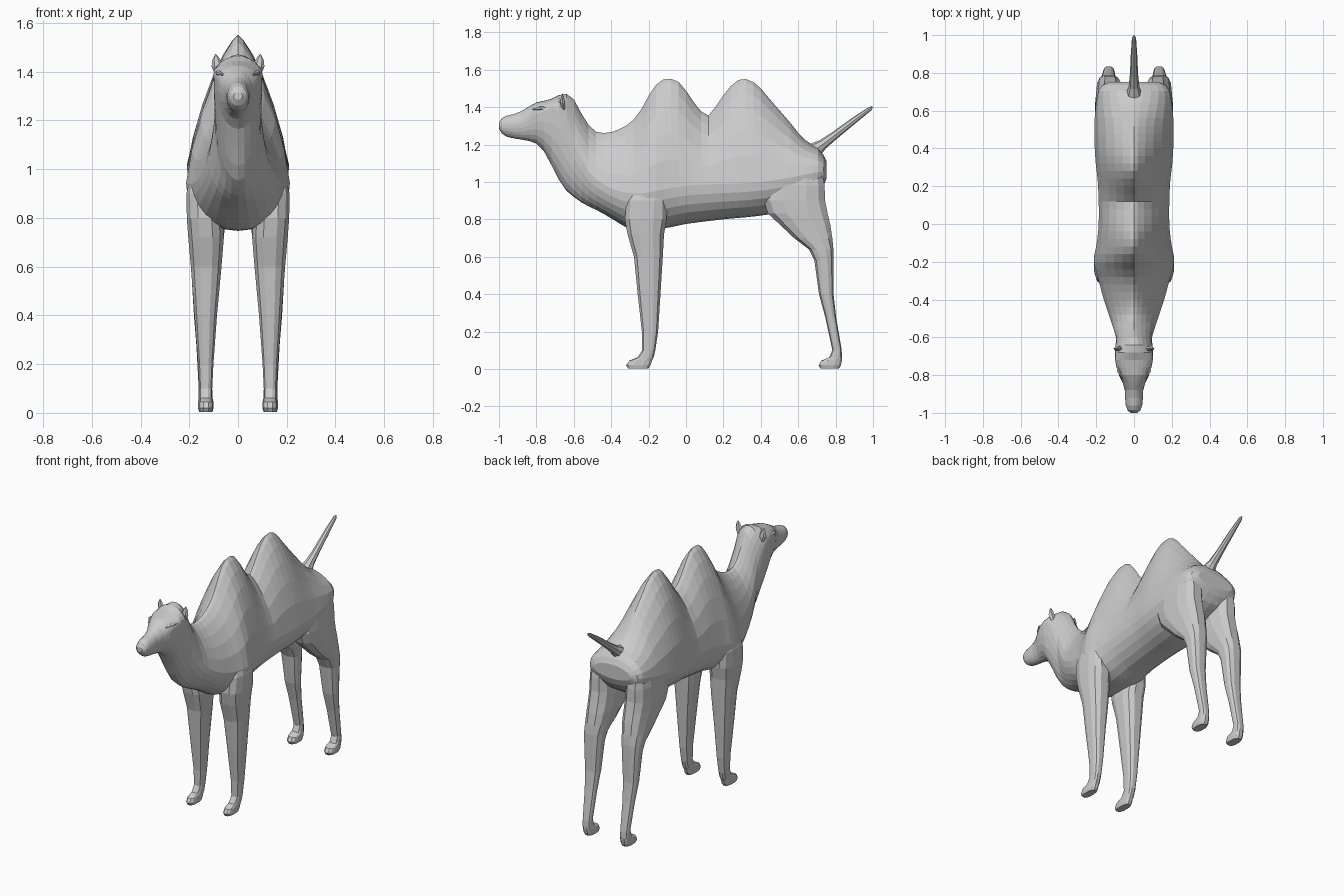
import bpy, bmesh, math
from mathutils import Vector

coat = bpy.data.materials.new("grey_coat")
coat.diffuse_color = (0.6, 0.6, 0.6, 1)


def sample(keys, t):
    """Smooth interpolation through (t, value) keys."""
    if t <= keys[0][0]:
        return keys[0][1]
    if t >= keys[-1][0]:
        return keys[-1][1]
    i = next(k for k in range(len(keys) - 1) if keys[k + 1][0] >= t)
    (t0, v0), (t1, v1) = keys[i], keys[i + 1]

    def slope(k):
        if k == 0 or k == len(keys) - 1:
            a, b = (0, 1) if k == 0 else (k - 1, k)
        else:
            a, b = k - 1, k + 1
        return (keys[b][1] - keys[a][1]) / (keys[b][0] - keys[a][0])
    h = t1 - t0
    u = (t - t0) / h
    return ((2*u**3 - 3*u*u + 1) * v0 + (u**3 - 2*u*u + u) * h * slope(i)
            + (3*u*u - 2*u**3) * v1 + (u**3 - u*u) * h * slope(i + 1))


def loft(name, rings):
    """Skin a list of closed rings and cap both ends."""
    bm = bmesh.new()
    loops = [[bm.verts.new(p) for p in ring] for ring in rings]
    n = len(loops[0])
    for a, b in zip(loops, loops[1:]):
        for i in range(n):
            j = (i + 1) % n
            bm.faces.new((a[i], a[j], b[j], b[i]))
    bm.faces.new(loops[0])
    bm.faces.new(loops[-1])
    bmesh.ops.recalc_face_normals(bm, faces=bm.faces)
    mesh = bpy.data.meshes.new(name)
    bm.to_mesh(mesh)
    bm.free()
    mesh.materials.append(coat)
    obj = bpy.data.objects.new(name, mesh)
    bpy.context.collection.objects.link(obj)
    return obj


# Body: spine, underside, half width and widest height along y
TOP = [(-1, 1.315), (-.985, 1.34), (-.95, 1.357), (-.9, 1.368), (-.8, 1.425), (-.73, 1.44),
       (-.66, 1.47), (-.61, 1.455), (-.55, 1.35), (-.5, 1.28), (-.45, 1.262), (-.38, 1.272),
       (-.3, 1.315), (-.25, 1.37), (-.2, 1.46), (-.15, 1.53), (-.1, 1.552), (-.04, 1.535),
       (.02, 1.46), (.06, 1.4), (.12, 1.355), (.17, 1.42), (.22, 1.49), (.27, 1.54),
       (.32, 1.55), (.38, 1.52), (.45, 1.44), (.55, 1.325), (.62, 1.24), (.68, 1.195),
       (.72, 1.17), (.752, 1.11)]
UNDER = [(-1, 1.285), (-.985, 1.26), (-.95, 1.238), (-.9, 1.23), (-.8, 1.205), (-.75, 1.15),
         (-.7, 1.05), (-.65, .965), (-.6, .92), (-.55, .885), (-.45, .835), (-.35, .775),
         (-.3, .75), (-.12, .752), (0, .775), (.2, .8), (.4, .82), (.55, .85), (.65, .9),
         (.72, .95), (.752, 1.02)]
WIDTH = [(-1, .018), (-.985, .035), (-.95, .045), (-.86, .052), (-.8, .08), (-.72, .1),
         (-.65, .098), (-.6, .095), (-.55, .11), (-.4, .16), (-.3, .187), (-.2, .213),
         (-.1, .197), (0, .187), (.2, .19), (.35, .205), (.5, .21), (.6, .205), (.7, .19),
         (.735, .17), (.752, .13)]
WIDEST = [(-1, 1.3), (-.88, 1.31), (-.78, 1.37), (-.68, 1.38), (-.6, 1.2), (-.5, 1.03),
          (-.3, .94), (0, .98), (.4, 1.0), (.752, 1.06)]
ROUND = [(-1, 0), (-.66, 0), (-.5, 1), (.5, 1), (.7, .1), (.752, 0)]  # 1 = tent-shaped back

STATIONS = ([-1, -.985, -.96, -.92] + [-.88 + .04 * i for i in range(40)]
            + [.705, .735, .752])
SEG = 24
rings = []
for y in STATIONS:
    zt, zb, w, zw = (sample(k, y) for k in (TOP, UNDER, WIDTH, WIDEST))
    tent = max(0, min(1, sample(ROUND, y)))
    ring = []
    for i in range(SEG):
        a = 2 * math.pi * i / SEG
        s, c = math.sin(a), math.cos(a)
        p, q = (2 - .55 * tent, .5 + .25 * tent) if s > 0 else (2.2, .5)
        x = w * max(0, 1 - abs(s) ** p) ** q
        z = zw + s * ((zt - zw) if s > 0 else (zw - zb))
        ring.append((math.copysign(x, c), y, z))
    rings.append(ring)
loft("body", rings)

# Legs: height, front y, back y, inner x, outer x
FRONT_LEG = [(1.0, -.27, -.13, .1, .19), (.9, -.32, -.1, .07, .213), (.8, -.33, -.1, .06, .212),
             (.72, -.315, -.115, .056, .206), (.6, -.28, -.122, .066, .195),
             (.4, -.26, -.135, .085, .18), (.2, -.237, -.148, .1, .165),
             (.1, -.235, -.163, .105, .16), (.062, -.26, -.172, .105, .159),
             (.045, -.305, -.18, .103, .16), (.02, -.322, -.188, .103, .16),
             (.003, -.312, -.2, .107, .156)]
REAR_LEG = [(1.08, .45, .73, .07, .19), (.98, .42, .745, .05, .206), (.9, .41, .748, .045, .208),
            (.83, .435, .762, .046, .206), (.77, .5, .775, .05, .203),
            (.7, .575, .785, .06, .2), (.64, .655, .79, .07, .197), (.58, .685, .79, .075, .193),
            (.4, .71, .79, .088, .182), (.28, .743, .803, .097, .172),
            (.1, .782, .833, .105, .162), (.062, .765, .835, .104, .163),
            (.045, .722, .835, .1, .165), (.02, .707, .83, .1, .165),
            (.003, .717, .82, .104, .16)]


def leg(name, levels, side):
    rings = []
    for z, y0, y1, x0, x1 in levels:
        ring = []
        for i in range(12):
            a = 2 * math.pi * (i + .5) / 12
            c, s = math.cos(a), math.sin(a)
            x = (x0 + x1) / 2 + math.copysign(abs(c) ** .75, c) * (x1 - x0) / 2
            y = (y0 + y1) / 2 + math.copysign(abs(s) ** .75, s) * (y1 - y0) / 2
            ring.append((side * x, y, z))
        rings.append(ring)
    loft(name, rings)


def tube(name, path, n=8, flat=1.0):
    """Round tapered tube through (point, radius) pairs."""
    d = (Vector(path[-1][0]) - Vector(path[0][0])).normalized()
    u = d.cross(Vector((0, 1, 0)) if abs(d.y) < .5 else Vector((1, 0, 0))).normalized()
    v = d.cross(u)
    loft(name, [[Vector(c) + r * (u * math.cos(2 * math.pi * i / n)
                                  + v * flat * math.sin(2 * math.pi * i / n))
                 for i in range(n)] for c, r in path])


for side, label in ((1, "right"), (-1, "left")):
    leg("front_leg_" + label, FRONT_LEG, side)
    leg("rear_leg_" + label, REAR_LEG, side)
    # Small pointed ears
    tube("ear_" + label, [((side * .075, -.655, 1.39), .018), ((side * .085, -.66, 1.425), .024),
                          ((side * .09, -.66, 1.45), .016), ((side * .092, -.66, 1.472), .002)],
         6, .6)
    # Eyelid ridges
    tube("eyelid_" + label, [((side * .062, -.82, 1.388), .003), ((side * .08, -.775, 1.395), .012),
                             ((side * .09, -.73, 1.395), .003)], 6)

# Tail
tube("tail", [((0, .69, 1.17), .042), ((0, .73, 1.2), .028), ((0, .79, 1.245), .022),
              ((0, .9, 1.33), .017), ((0, .985, 1.392), .011), ((0, .997, 1.402), .004)])
